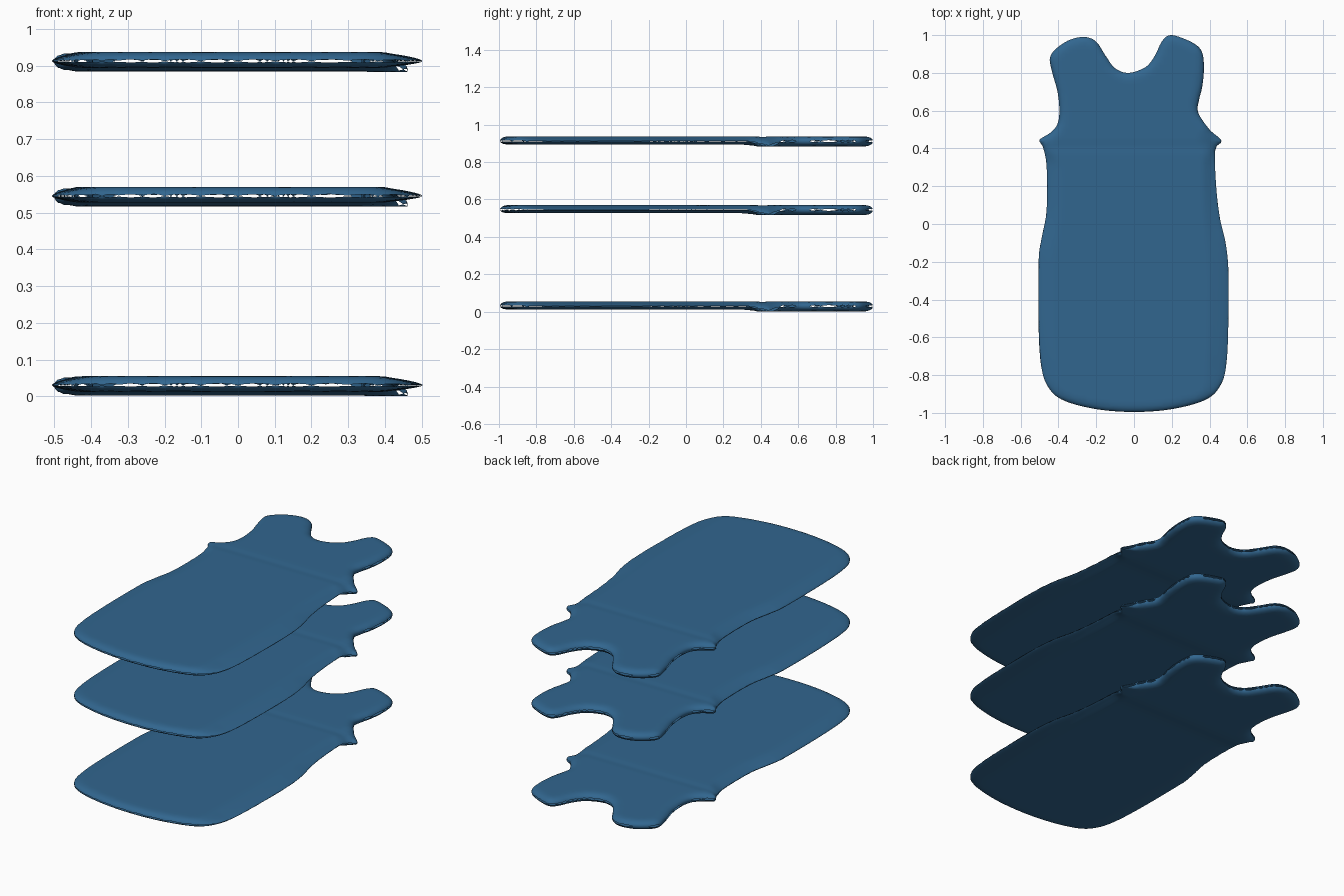
import bpy
import bmesh
import math
from mathutils import Vector
from mathutils.geometry import delaunay_2d_cdt
from mathutils.kdtree import KDTree

default_cube = bpy.data.objects.get("Cube")
if default_cube:
    bpy.data.objects.remove(default_cube, do_unlink=True)

# Garment outline: neckline, one strap, arm hole, side, hem, and back up
OUTLINE = [
    (-.03, .80), (-.10, .825), (-.15, .89), (-.20, .965), (-.26, .99), (-.34, .975),
    (-.41, .93), (-.445, .88), (-.435, .81), (-.405, .70), (-.395, .60), (-.405, .53),
    (-.44, .485), (-.50, .445), (-.483, .41), (-.465, .33), (-.46, .20), (-.465, .05),
    (-.49, -.08), (-.505, -.20), (-.505, -.55), (-.49, -.76), (-.45, -.87), (-.37, -.935),
    (-.20, -.98), (0, -.995), (.20, -.98), (.38, -.93), (.46, -.85), (.49, -.73),
    (.50, -.50), (.50, -.25), (.485, -.10), (.455, .03), (.435, .20), (.43, .39),
    (.463, .44), (.40, .50), (.34, .59), (.345, .66), (.36, .72), (.37, .82),
    (.36, .91), (.31, .96), (.20, 1), (.15, .97), (.11, .89), (.06, .83),
]
MIDDLE = 0.03
LAYER_HEIGHTS = {"lower": 0, "middle": 0.515, "upper": 0.882}


def smooth_loop(points, spacing):
    """Closed Catmull-Rom curve sampled at an even spacing."""
    pts = [Vector(p) for p in points]
    loop = []
    for i in range(len(pts)):
        a, b, c, d = (pts[(i + k) % len(pts)] for k in (-1, 0, 1, 2))
        steps = max(2, round((c - b).length / spacing))
        for s in range(steps):
            t = s / steps
            loop.append(0.5 * (2 * b + (c - a) * t + (2 * a - 5 * b + 4 * c - d) * t ** 2
                               + (3 * b - a - 3 * c + d) * t ** 3))
    return loop


def step(low, high, value):
    t = min(max((value - low) / (high - low), 0), 1)
    return t * t * (3 - 2 * t)


def tree_of(points):
    tree = KDTree(len(points))
    for i, p in enumerate(points):
        tree.insert((p.x, p.y, 0), i)
    tree.balance()
    return tree


edge = smooth_loop(OUTLINE, 0.014)
edge_tree = tree_of(smooth_loop(OUTLINE, 0.002))


def edge_distance(p):
    return edge_tree.find((p.x, p.y, 0))[2]


def padding(p):
    """Fullness from 0 at the rim to 1 on the flat; the long sides taper wider."""
    side = step(0.33, 0.42, abs(p.x)) * step(-0.95, -0.75, p.y) * (1 - step(0.30, 0.42, p.y))
    width = 0.045 + side * (0.075 if p.x > 0 else 0.03)
    t = min(edge_distance(p) / width, 1)
    return math.sqrt(1 - (1 - t) ** 2) * (1 - 0.5 * side) + t * 0.5 * side


def heights(p):
    """Top and bottom heights at a point of the outline plan."""
    full = padding(p)
    chest = step(0.28, 0.42, p.y)
    seam = 0.003 * math.exp(-((p.y - 0.41) / 0.02) ** 2)
    flap = Vector((p.x - 0.463, p.y - 0.44)).length
    droop = 0.024 * (1 - step(0, 0.13, flap))
    centre = MIDDLE - droop
    top = centre + (0.025 - seam) * full
    bottom = max(centre - (0.018 + 0.010 * chest) * full, 0.001)
    return top, min(bottom, top)


def garment_mesh():
    # Rim rings followed by an even interior grid
    points = list(edge)
    for inset in (0.004, 0.011, 0.021):
        for i, p in enumerate(edge):
            along = (edge[(i + 1) % len(edge)] - edge[i - 1]).normalized()
            q = p + Vector((-along.y, along.x)) * inset
            if edge_distance(q) > inset * 0.93:
                points.append(q)
    cell = 0.02
    for row in range(-50, 51):
        for col in range(-26, 27):
            q = Vector((col * cell, row * cell))
            if edge_distance(q) > 0.028:
                points.append(q)
    count = len(edge)
    verts, _, faces, *_ = delaunay_2d_cdt(
        points, [(i, (i + 1) % count) for i in range(count)], [], 1, 1e-5)
    if not faces:
        verts, _, faces, *_ = delaunay_2d_cdt(points, [], [list(range(count))], 1, 1e-5)

    # Front and back skins, joined along the rim
    bm = bmesh.new()
    levels = [heights(p) for p in verts]
    for layer in (0, 1):
        skin = [bm.verts.new((p.x, p.y, z[layer])) for p, z in zip(verts, levels)]
        for face in faces:
            corners = [skin[i] for i in face]
            bm.faces.new(corners[::-1] if layer else corners)
    bmesh.ops.remove_doubles(bm, verts=bm.verts, dist=0.0005)
    loose = [v for v in bm.verts if not v.link_faces]
    bmesh.ops.delete(bm, geom=loose, context="VERTS")
    bmesh.ops.recalc_face_normals(bm, faces=bm.faces)
    mesh = bpy.data.meshes.new("garment")
    bm.to_mesh(mesh)
    bm.free()
    return mesh


# Blue cloth
colour = (0.031, 0.133, 0.275, 1)
cloth = bpy.data.materials.new("blue_cloth")
cloth.use_nodes = True
cloth.diffuse_color = colour
cloth.node_tree.nodes["Principled BSDF"].inputs["Base Color"].default_value = colour

# Three identical garments in a stack
garment = garment_mesh()
garment.materials.append(cloth)
for polygon in garment.polygons:
    polygon.use_smooth = True
for name, height in LAYER_HEIGHTS.items():
    vest = bpy.data.objects.new(name + "_vest", garment)
    vest.location.z = height
    bpy.context.collection.objects.link(vest)
